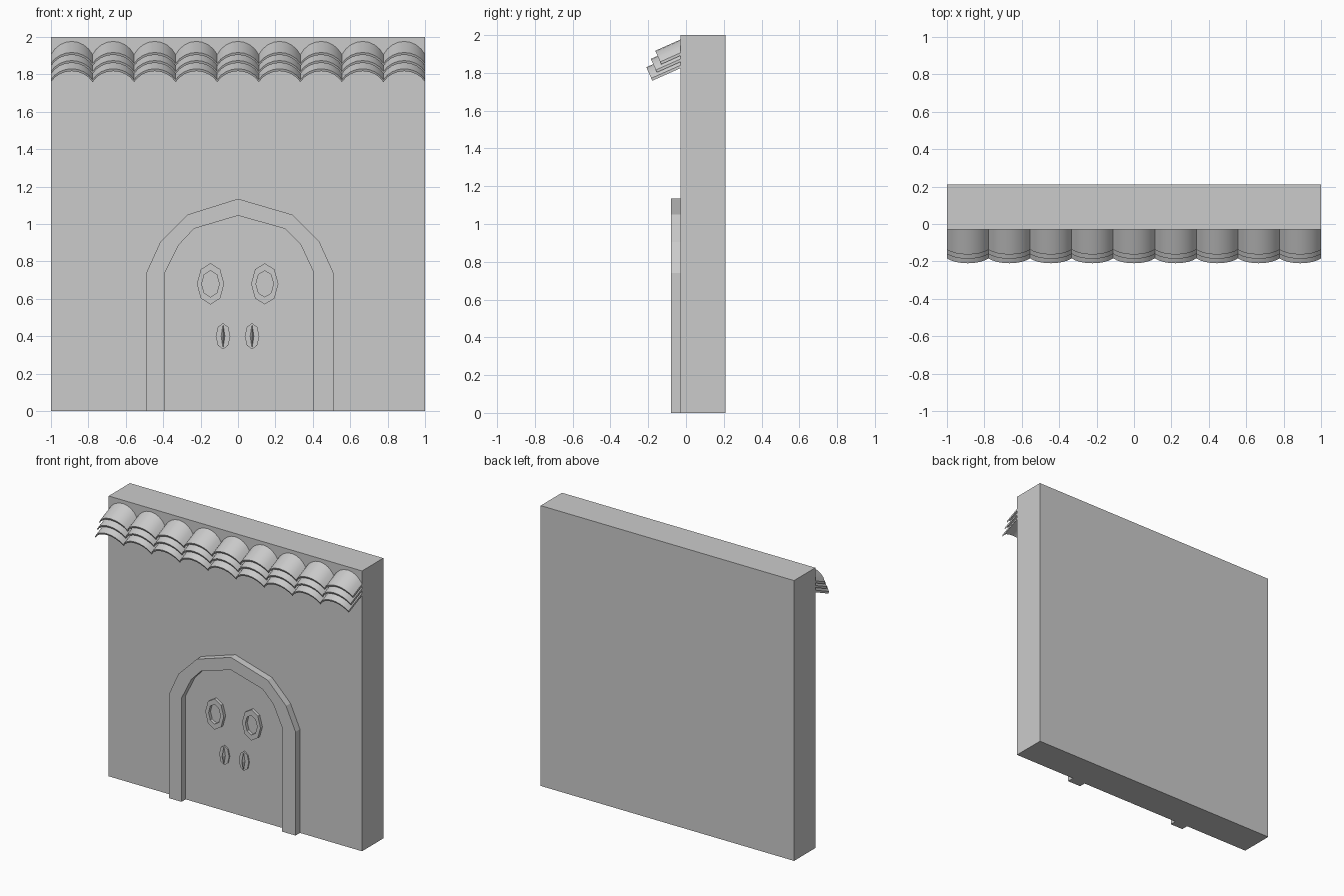
import bpy, math
from mathutils import Vector

if "Cube" in bpy.data.objects:
    bpy.data.objects.remove(bpy.data.objects["Cube"])

WALL_Y = -0.03  # front face of the wall


def make(name, verts, faces):
    me = bpy.data.meshes.new(name)
    me.from_pydata(verts, [], faces)
    me.update()
    ob = bpy.data.objects.new(name, me)
    bpy.context.collection.objects.link(ob)
    return ob


def prism(name, pts, y0, y1):
    """Extrude an anticlockwise (x, z) outline from front y0 to back y1."""
    n = len(pts)
    v = [(x, y0, z) for x, z in pts] + [(x, y1, z) for x, z in pts]
    f = [tuple(range(n)), tuple(range(2 * n - 1, n - 1, -1))]
    f += [(i, i + n, (i + 1) % n + n, (i + 1) % n) for i in range(n)]
    return make(name, v, f)


def band(name, outer, inner, y0, y1, closed):
    """Flat band between two matching (x, z) outlines, with thickness."""
    n = len(outer)
    v = [(x, y, z) for y in (y0, y1) for loop in (outer, inner) for x, z in loop]
    f = []
    for i in range(n if closed else n - 1):
        j = (i + 1) % n
        f += [(i, j, n + j, n + i), (2*n + j, 2*n + i, 3*n + i, 3*n + j),
              (j, i, 2*n + i, 2*n + j), (n + i, n + j, 3*n + j, 3*n + i)]
    if not closed:
        e = n - 1
        f += [(0, n, 3*n, 2*n), (n + e, e, 2*n + e, 3*n + e)]
    return make(name, v, f)


def oval(cx, cz, rx, rz):
    return [(cx + rx * math.cos(i * math.pi / 4), cz + rz * math.sin(i * math.pi / 4))
            for i in range(8)]


# Wall slab
prism("wall", [(-1, 0), (1, 0), (1, 2), (-1, 2)], WALL_Y, 0.21)

# Arched door surround, listed from right foot over the top to left foot
outer = [(0.51, 0), (0.51, 0.74), (0.435, 0.905), (0.29, 1.05), (0, 1.135),
         (-0.27, 1.05), (-0.415, 0.905), (-0.49, 0.74), (-0.49, 0)]
inner = [(0.405, 0), (0.405, 0.74), (0.335, 0.89), (0.25, 0.975), (0, 1.045),
         (-0.235, 0.975), (-0.315, 0.89), (-0.39, 0.74), (-0.39, 0)]
band("door_frame", outer, inner, -0.08, WALL_Y + 0.01, False)

# Two thin door leaves meeting at the centre
prism("right_door", [(0.002, 0)] + inner[:4] + [(0.002, 1.045)], WALL_Y - 0.003, WALL_Y + 0.01)
prism("left_door", [(-0.002, 1.045)] + inner[5:] + [(-0.002, 0)], WALL_Y - 0.003, WALL_Y + 0.01)

# Oval window rings and door handles
for side, wx, hx in (("left", -0.147, -0.08), ("right", 0.143, 0.075)):
    band(side + "_window_ring", oval(wx, 0.68, 0.073, 0.11), oval(wx, 0.68, 0.047, 0.07),
         WALL_Y - 0.025, WALL_Y + 0.005, True)
    prism(side + "_handle_plate", oval(hx, 0.4, 0.039, 0.07), WALL_Y - 0.012, WALL_Y + 0.005)
    spindle = [(hx, -0.045, 0.465), (hx, -0.045, 0.335), (hx - 0.01, -0.042, 0.4),
               (hx, -0.065, 0.4), (hx + 0.01, -0.042, 0.4), (hx, -0.035, 0.4)]
    make(side + "_handle_grip", spindle,
         [(0, 2 + i, 2 + (i + 1) % 4) for i in range(4)] +
         [(1, 2 + (i + 1) % 4, 2 + i) for i in range(4)])

# Three overlapping rows of nine curved roof tiles
COUNT, SEG, THICK = 9, 8, 0.014
half = 1 / COUNT
radius = half / math.sin(math.radians(60))
slope = math.radians(24)
down = Vector((0, -math.cos(slope), -math.sin(slope)))
normal = Vector((0, -math.sin(slope), math.cos(slope)))
arc = [math.radians(60 - 120 * i / SEG) for i in range(SEG + 1)]
top = [(radius * math.sin(a), radius * (math.cos(a) - 1)) for a in arc]
section = top + [(x, h - THICK) for x, h in reversed(top)]

for row, (y, z) in enumerate([(-0.163, 1.917), (-0.186, 1.874), (-0.21, 1.83)]):
    for col in range(COUNT):
        cx = -1 + half * (2 * col + 1)
        front = Vector((cx, y, z))
        back = front - down * ((-y - 0.01) / math.cos(slope))
        n = len(section)
        verts = [p + Vector((x, 0, 0)) + normal * h for p in (front, back) for x, h in section]
        faces = [(i, (i + 1) % n, (i + 1) % n + n, i + n) for i in range(n)]
        for k in range(SEG):
            a, b, c, d = k, k + 1, n - 2 - k, n - 1 - k
            faces += [(d, c, b, a), (a + n, b + n, c + n, d + n)]
        tile = make(f"roof_tile_{row + 1}_{col + 1}", verts, faces)
        tile.select_set(True)
        bpy.context.view_layer.objects.active = tile

# Consistent outward normals; smooth shading on the curved tiles only
import bmesh
for ob in bpy.context.collection.objects:
    bm = bmesh.new()
    bm.from_mesh(ob.data)
    bmesh.ops.recalc_face_normals(bm, faces=bm.faces)
    bm.to_mesh(ob.data)
    bm.free()
bpy.ops.object.shade_smooth_by_angle(angle=math.radians(30))
